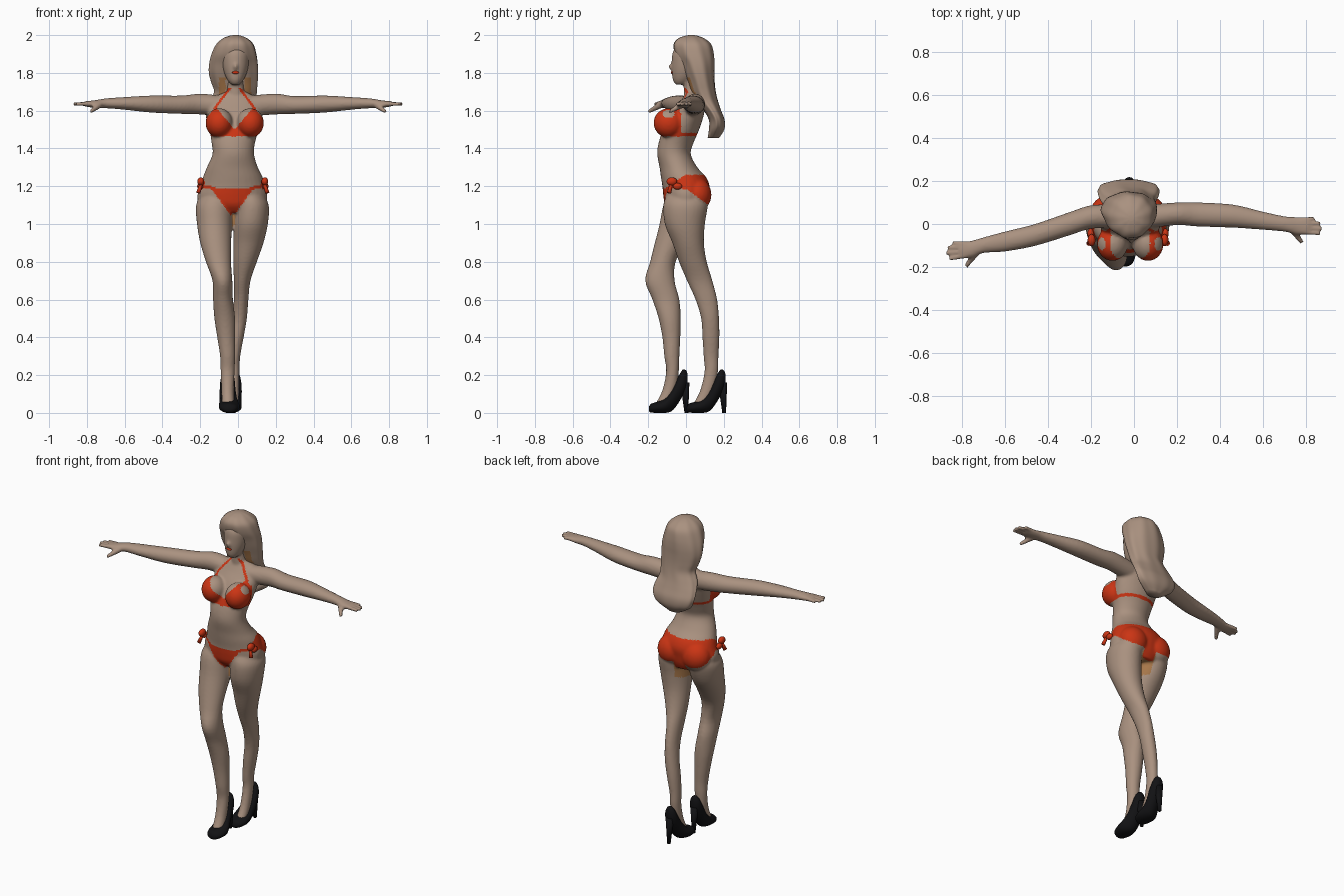
import bpy, bmesh, math
from mathutils import Vector, Matrix

def material(name, rgb):
    m = bpy.data.materials.new(name)
    m.diffuse_color = (*rgb, 1)
    return m

SKIN = material("skin", (0.40, 0.285, 0.215))
RED = material("red cloth", (0.60, 0.035, 0.007))
BLACK = material("black shoe", (0.006, 0.006, 0.007))
ORANGE = material("orange tan", (0.40, 0.19, 0.07))

def smooth_keys(keys, steps=4):
    """Catmull-Rom interpolation between cross-section keys."""
    out = []
    n = len(keys)
    for i in range(n - 1):
        p = [keys[max(0, min(n - 1, i + k))] for k in (-1, 0, 1, 2)]
        for s in range(steps):
            t = s / steps
            out.append([0.5 * (2 * b + (c - a) * t + (2*a - 5*b + 4*c - d) * t*t
                        + (3*b - a - 3*c + d) * t**3) for a, b, c, d in zip(*p)])
    return out + [list(keys[-1])]

def loft(bm, axis, keys, seg=32, wave=0):
    """Elliptic tube; each key is (position, a0, a1, b0, b1)."""
    rings = []
    for t, a0, a1, b0, b1 in smooth_keys(keys):
        ring = []
        for i in range(seg):
            w = 2 * math.pi * i / seg
            k = 1 + wave * math.sin(9 * w + 6 * t)
            a = (a0 + a1) / 2 + (a1 - a0) / 2 * math.cos(w) * k
            b = (b0 + b1) / 2 + (b1 - b0) / 2 * math.sin(w) * k
            ring.append(bm.verts.new({'x': (t, a, b), 'y': (a, t, b), 'z': (a, b, t)}[axis]))
        rings.append(ring)
    for r, q in zip(rings, rings[1:]):
        for i in range(seg):
            j = (i + 1) % seg
            bm.faces.new((r[i], r[j], q[j], q[i]))
    bm.faces.new(rings[0])
    bm.faces.new(rings[-1])

def ball(bm, c, r):
    bmesh.ops.create_uvsphere(bm, u_segments=24, v_segments=16, radius=1,
                              matrix=Matrix.Translation(c) @ Matrix.Diagonal((*r, 1)))

def rod(bm, p, q, r0, r1):
    p, q = Vector(p), Vector(q)
    d = q - p
    m = Matrix.Translation((p + q) / 2) @ d.to_track_quat('Z', 'Y').to_matrix().to_4x4()
    bmesh.ops.create_cone(bm, cap_ends=True, segments=14, radius1=r0, radius2=r1,
                          depth=d.length, matrix=m)

def finish(bm, name, mats):
    bmesh.ops.recalc_face_normals(bm, faces=bm.faces)
    me = bpy.data.meshes.new(name)
    bm.to_mesh(me)
    bm.free()
    ob = bpy.data.objects.new(name, me)
    bpy.context.collection.objects.link(ob)
    for m in mats:
        me.materials.append(m)
    me.polygons.foreach_set("use_smooth", [True] * len(me.polygons))
    return ob

# Body: torso, neck and face
bm = bmesh.new()
loft(bm, 'z', [(1.06, -.12, .07, -.08, .09), (1.10, -.20, .14, -.11, .11), (1.15, -.215, .155, -.12, .12),
               (1.20, -.20, .145, -.125, .125), (1.25, -.185, .13, -.133, .105), (1.30, -.165, .105, -.14, .06),
               (1.37, -.135, .085, -.152, .025), (1.43, -.14, .09, -.145, .04), (1.50, -.15, .11, -.12, .07),
               (1.58, -.16, .125, -.08, .095), (1.64, -.16, .13, -.035, .10), (1.68, -.11, .08, -.01, .085),
               (1.70, -.06, .04, 0, .075)])
loft(bm, 'z', [(1.64, -.07, .045, -.01, .08), (1.70, -.058, .032, -.012, .07), (1.80, -.055, .03, -.01, .07)])
loft(bm, 'z', [(1.738, -.035, .008, -.055, -.01), (1.76, -.055, .028, -.069, .03), (1.80, -.073, .047, -.075, .07),
               (1.85, -.084, .058, -.076, .09), (1.91, -.085, .06, -.07, .10), (1.95, -.06, .03, -.04, .07)])
ball(bm, (-.013, -.074, 1.832), (.011, .018, .02))
for x in (-.1, .065):                       # bust
    ball(bm, (x, -.092, 1.535), (.072, .08, .078))
for x in (-.112, .055):                     # seat
    ball(bm, (x, .055, 1.155), (.09, .08, .09))

# Legs: the right one forward, the left one back and crossing behind
loft(bm, 'z', [(.05, -.085, -.02, -.16, -.085), (.12, -.088, -.022, -.125, -.05), (.22, -.092, -.018, -.105, -.038),
               (.3, -.095, -.015, -.115, -.035), (.4, -.11, -.015, -.125, -.03), (.5, -.125, -.015, -.145, -.028),
               (.6, -.132, -.027, -.178, -.035), (.7, -.135, -.03, -.216, -.06), (.8, -.17, -.037, -.19, -.055),
               (.9, -.2, -.036, -.165, 0), (1.0, -.217, -.032, -.14, .065), (1.1, -.222, -.03, -.12, .10),
               (1.16, -.19, -.04, -.09, .10)])
loft(bm, 'z', [(.05, -.055, .005, .04, .115), (.12, -.052, .005, .075, .15), (.22, -.052, .008, .098, .17),
               (.3, -.052, .012, .093, .172), (.4, -.045, .03, .087, .177), (.5, -.032, .047, .08, .175),
               (.6, -.022, .055, .05, .165), (.7, -.022, .066, .005, .14), (.8, -.025, .10, -.037, .11),
               (.9, -.025, .135, -.072, .095), (1.0, -.024, .158, -.112, .10), (1.1, -.02, .163, -.12, .115),
               (1.16, -.02, .13, -.1, .10)])

# Arms and hands
loft(bm, 'x', [(-.10, -.02, .09, 1.57, 1.68), (-.2, -.022, .087, 1.58, 1.69), (-.3, -.053, .055, 1.583, 1.68),
               (-.46, -.102, .0, 1.59, 1.68), (-.6, -.128, -.035, 1.605, 1.672), (-.7, -.135, -.062, 1.613, 1.665),
               (-.76, -.157, -.078, 1.615, 1.655), (-.81, -.16, -.082, 1.622, 1.65)])
loft(bm, 'x', [(.07, -.02, .09, 1.57, 1.68), (.2, -.005, .10, 1.58, 1.69), (.3, -.012, .10, 1.583, 1.677),
               (.46, -.017, .09, 1.59, 1.68), (.6, -.027, .057, 1.605, 1.672), (.7, -.036, .036, 1.613, 1.665),
               (.76, -.05, .033, 1.615, 1.655), (.81, -.05, .032, 1.622, 1.65)])
for side, y0, tips in ((-1, -.12, ((.845, .033), (.868, .012), (.872, -.014), (.86, -.042))),
                       (1, -.009, ((.84, .036), (.868, .014), (.872, -.012), (.865, -.036)))):
    for i, (x, y) in enumerate(tips):
        rod(bm, (side * .78, y0 + .027 - .018 * i, 1.637), (side * x, y0 + y, 1.635), .013, .009)
    rod(bm, (side * .735, y0 - .015, 1.63), (side * .78, y0 - .078, 1.594), .018, .010)

# Fuse the body into one smooth skin
body = finish(bm, "body", [SKIN, RED, ORANGE])
mod = body.modifiers.new("fuse", 'REMESH')
mod.mode, mod.voxel_size, mod.use_smooth_shade = 'VOXEL', .0075, True
mod = body.modifiers.new("soften", 'SMOOTH')
mod.factor, mod.iterations = .5, 5
bpy.context.view_layer.update()
fused = bpy.data.meshes.new_from_object(body.evaluated_get(bpy.context.evaluated_depsgraph_get()))
body.modifiers.clear()
body.data = fused
if not fused.materials:
    for m in (SKIN, RED, ORANGE):
        fused.materials.append(m)

def swimwear(c):
    """Material index from position: two-piece swimsuit on skin."""
    x, y, z = c
    d = abs(x + .018)
    if 1.44 < z < 1.72 and d < .155:
        if y < -.025 and 1.468 < z < 1.62 - 1.2 * abs(d - .1):
            return 1                                        # cups
        if abs(z - 1.473) < .009:
            return 1                                        # back band
        if y < .04 and z > 1.61 and abs(d - (.1 - .75 * (z - 1.62))) < .008:
            return 1                                        # neck straps
    d = abs(x + .03)
    if .99 < z < 1.28:
        if y < -.06:
            if z < 1.188 and d < .012 + .72 * (z - 1.05):
                return 1                                    # front panel
            if d > .09 and abs(z - 1.19 - .2 * (d - .1)) < .008:
                return 1                                    # side string
        else:
            top = 1.26 + .6 * min(0, y)
            low = 1.185 - .7 * max(0, y)
            if d < .04:
                low = min(low, 1.06)
            if low < z < top:
                return 1                                    # seat panel
        if d < .05 and z < 1.09 and y > -.05:
            return 2                                        # lining
    return 0

for p in fused.polygons:
    p.material_index = swimwear(p.center)
    p.use_smooth = True

# Lips
bm = bmesh.new()
ball(bm, (-.013, -.073, 1.802), (.018, .007, .008))
finish(bm, "lips", [RED])

# Hip bows
for side, cx in ((-1, -.192), (1, .137)):
    bm = bmesh.new()
    ball(bm, (cx + side * .005, -.075, 1.225), (.018, .028, .022))
    ball(bm, (cx + side * .008, -.045, 1.20), (.016, .024, .018))
    rod(bm, (cx, -.075, 1.22), (cx + side * .018, -.09, 1.165), .007, .012)
    finish(bm, "hip_bow", [RED])

# Hair: cap round the head, falling down the back
bm = bmesh.new()
loft(bm, 'z', [(1.455, -.07, .02, .115, .175), (1.50, -.14, .09, .122, .203), (1.55, -.165, .115, .122, .205),
               (1.60, -.165, .115, .095, .187), (1.65, -.15, .10, .05, .17), (1.70, -.125, .10, .025, .158),
               (1.75, -.14, .105, .008, .152), (1.80, -.152, .108, -.012, .15), (1.85, -.15, .106, -.032, .15),
               (1.90, -.138, .098, -.058, .146), (1.95, -.115, .083, -.066, .133), (1.98, -.083, .053, -.045, .10),
               (1.995, -.05, .022, -.01, .065), (2.0, -.025, 0, .015, .04)], seg=72, wave=.018)
hair = finish(bm, "hair", [SKIN, ORANGE])
for p in hair.data.polygons:                # coloured inner locks beside the neck
    c = p.center
    if 1.68 < c.z < 1.775 and p.normal.y < -.4 and .05 < abs(c.x + .015) < .085:
        p.material_index = 1

# High-heeled shoes
def shoe(name, cx, toe_x, dy):
    bm = bmesh.new()
    keys = [(-.197, toe_x, .015, .008, .03), (-.185, toe_x, .038, .002, .048), (-.15, toe_x, .053, 0, .06),
            (-.11, toe_x, .054, 0, .08), (-.075, (cx + toe_x) / 2, .046, .01, .125), (-.045, cx, .042, .045, .185),
            (-.018, cx, .038, .09, .228), (0, cx, .027, .125, .225), (.009, cx, .012, .15, .205)]
    loft(bm, 'y', [(y + dy, c - h, c + h, z0, z1) for y, c, h, z0, z1 in keys])
    rod(bm, (cx, dy + .002, 0), (cx, dy - .006, .16), .010, .024)
    finish(bm, name, [BLACK])

shoe("right_shoe", -.055, -.047, 0)
shoe("left_shoe", -.022, -.035, .2)
